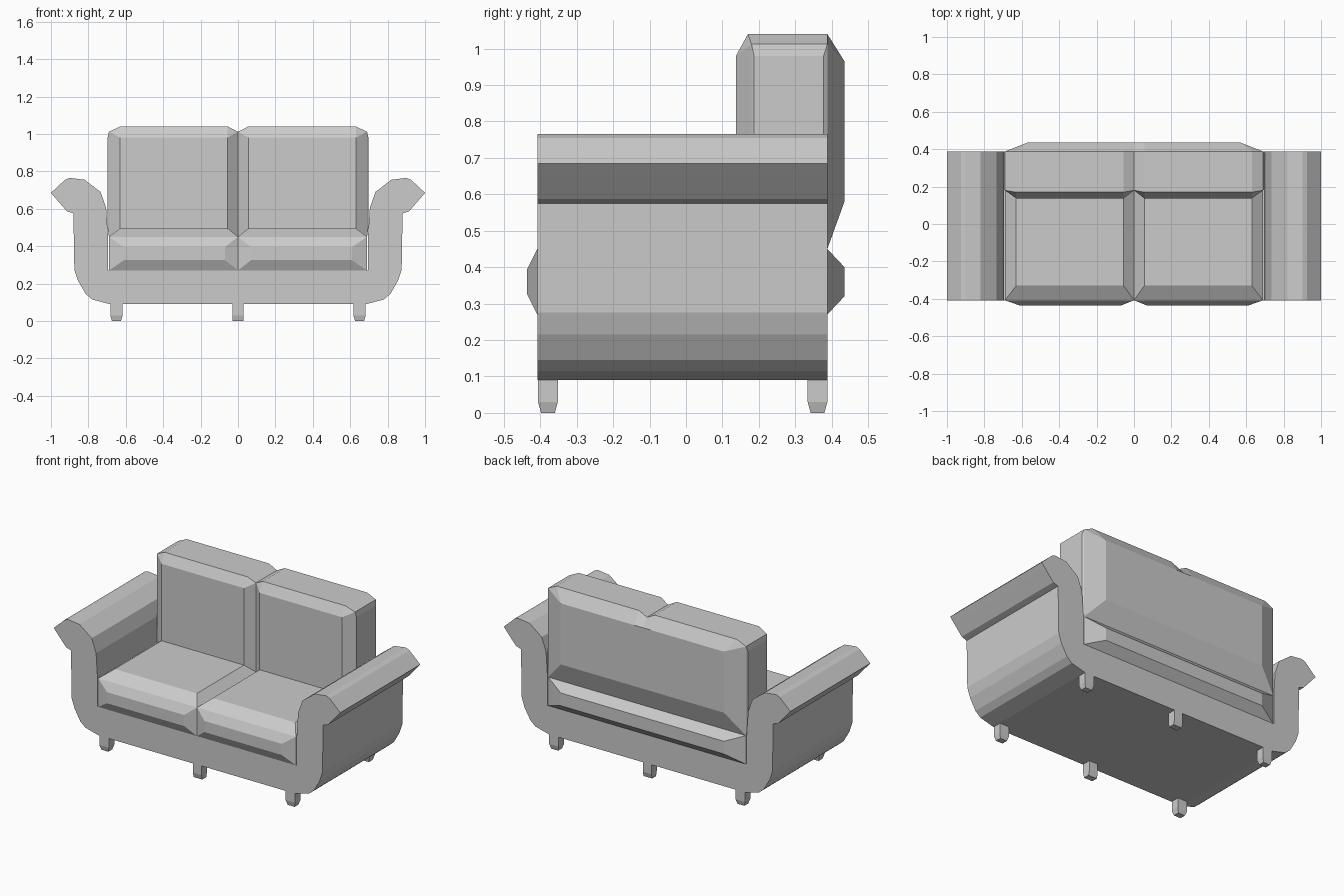
import bpy, bmesh

cube = bpy.data.objects.get("Cube")
if cube:
    bpy.data.objects.remove(cube, do_unlink=True)

fabric = bpy.data.materials.new("grey_fabric")
fabric.use_nodes = True
grey = (0.6, 0.6, 0.6, 1)
fabric.diffuse_color = grey
fabric.node_tree.nodes["Principled BSDF"].inputs["Base Color"].default_value = grey

FRONT, BACK = -0.408, 0.388      # ends of the frame
SIDE = 0.69                      # outer side of the cushions


def finish(name, bm):
    bmesh.ops.remove_doubles(bm, verts=bm.verts, dist=0.0005)
    bmesh.ops.recalc_face_normals(bm, faces=bm.faces)
    mesh = bpy.data.meshes.new(name)
    bm.to_mesh(mesh)
    bm.free()
    mesh.materials.append(fabric)
    obj = bpy.data.objects.new(name, mesh)
    bpy.context.collection.objects.link(obj)
    return obj


def face(bm, points):
    """Add a face and its mirror image, dropping repeated points."""
    points = list(dict.fromkeys(points))
    if len(points) < 3 or all(p[0] == 0 for p in points):
        return
    for s in (1, -1):
        bm.faces.new([bm.verts.new((s * x, y, z)) for x, y, z in points])


def bulge(bm, outer, inner):
    """Raised panel: sloped ring from outer to inner outline, and a cap."""
    n = len(outer)
    for i in range(n):
        j = (i + 1) % n
        face(bm, [outer[i], outer[j], inner[j], inner[i]])
    face(bm, inner)


def rect(axis, d, a0, a1, b0, b1):
    corners = [(a0, b0), (a1, b0), (a1, b1), (a0, b1)]
    return [{"x": (d, a, b), "y": (a, d, b), "z": (a, b, d)}[axis] for a, b in corners]


# Frame: base and rolled arms as one extruded profile
half = [(0.685, 0.09), (0.78, 0.115), (0.815, 0.145), (0.855, 0.215), (0.875, 0.275),
        (0.88, 0.575), (0.915, 0.587), (0.97, 0.65), (1.0, 0.685), (0.925, 0.755),
        (0.9, 0.765), (0.82, 0.755), (0.735, 0.69), (0.705, 0.605), (0.695, 0.45),
        (0.695, 0.27)]
profile = half + [(-x, z) for x, z in reversed(half)]
bm = bmesh.new()
end = bm.faces.new([bm.verts.new((x, FRONT, z)) for x, z in profile])
moved = bmesh.ops.extrude_face_region(bm, geom=[end], use_keep_orig=True)["geom"]
bmesh.ops.translate(bm, vec=(0, BACK - FRONT, 0),
                    verts=[g for g in moved if isinstance(g, bmesh.types.BMVert)])
finish("frame", bm)

# Seat cushions: a pair, sharing one bulge at the back
LOW, SEAM, BACKREST = 0.27, 0.45, 0.18
bm = bmesh.new()
bulge(bm, rect("y", FRONT, 0, SIDE, LOW, SEAM),
      rect("y", -0.436, 0.07, 0.61, 0.325, 0.395))
bulge(bm, rect("z", SEAM, 0, SIDE, FRONT, BACKREST),
      rect("z", 0.495, 0.055, 0.63, -0.33, 0.137))
bulge(bm, rect("y", BACK, 0, SIDE, LOW, SEAM),
      rect("y", 0.435, 0, 0.57, 0.32, 0.4))
face(bm, rect("z", SEAM, 0, SIDE, BACKREST, BACK))
face(bm, rect("z", LOW, 0, SIDE, FRONT, BACK))
face(bm, rect("x", SIDE, FRONT, BACK, LOW, SEAM))
finish("seat_cushions", bm)

# Back cushions: a pair with a dip between their crowned tops
CORNER, CROWN = 1.012, 1.04
crown_front = [(SIDE, BACKREST, CORNER), (0.63, 0.17, CROWN),
               (0.055, 0.17, CROWN), (0, BACKREST, CORNER)]
crown_back = [(x, BACK, z) for x, y, z in crown_front]
bm = bmesh.new()
for i in range(3):
    face(bm, [crown_front[i], crown_front[i + 1], crown_back[i + 1], crown_back[i]])
low, high = rect("y", 0.137, 0.055, 0.63, 0.495, 0.98)[:2], [(0.63, 0.137, 0.98), (0.055, 0.137, 0.98)]
bulge(bm, [(0, BACKREST, SEAM), (SIDE, BACKREST, SEAM)] + crown_front,
      low + [high[0], high[0], high[1], high[1]])
rear = rect("y", 0.435, 0, 0.57, 0.58, 0.965)
bulge(bm, [(0, BACK, SEAM), (SIDE, BACK, SEAM)] + crown_back,
      rear[:2] + [rear[2], rear[2], (0.055, 0.435, 0.965), rear[3]])
bulge(bm, rect("x", SIDE, BACKREST, BACK, SEAM, CORNER),
      rect("x", 0.697, 0.187, 0.378, 0.5, 0.98))
face(bm, rect("z", SEAM, 0, SIDE, BACKREST, BACK))
finish("back_cushions", bm)

# Legs: short square posts with tapered feet
for side, x in (("right", -0.65), ("middle", 0), ("left", 0.65)):
    for place, y in (("front", FRONT + 0.029), ("back", BACK - 0.027)):
        bm = bmesh.new()
        w = 0.03 if x == 0 else 0.033
        foot = w if x == 0 else 0.024
        rings = []
        for hx, hy, z in ((foot, 0.019, 0), (w, 0.027, 0.03), (w, 0.027, 0.095)):
            rings.append([bm.verts.new((x + sx * hx, y + sy * hy, z))
                          for sx, sy in ((-1, -1), (1, -1), (1, 1), (-1, 1))])
        for a, b in zip(rings, rings[1:]):
            for i in range(4):
                j = (i + 1) % 4
                bm.faces.new([a[i], a[j], b[j], b[i]])
        bm.faces.new(rings[0])
        bm.faces.new(rings[-1])
        finish(f"{place}_{side}_leg", bm)
